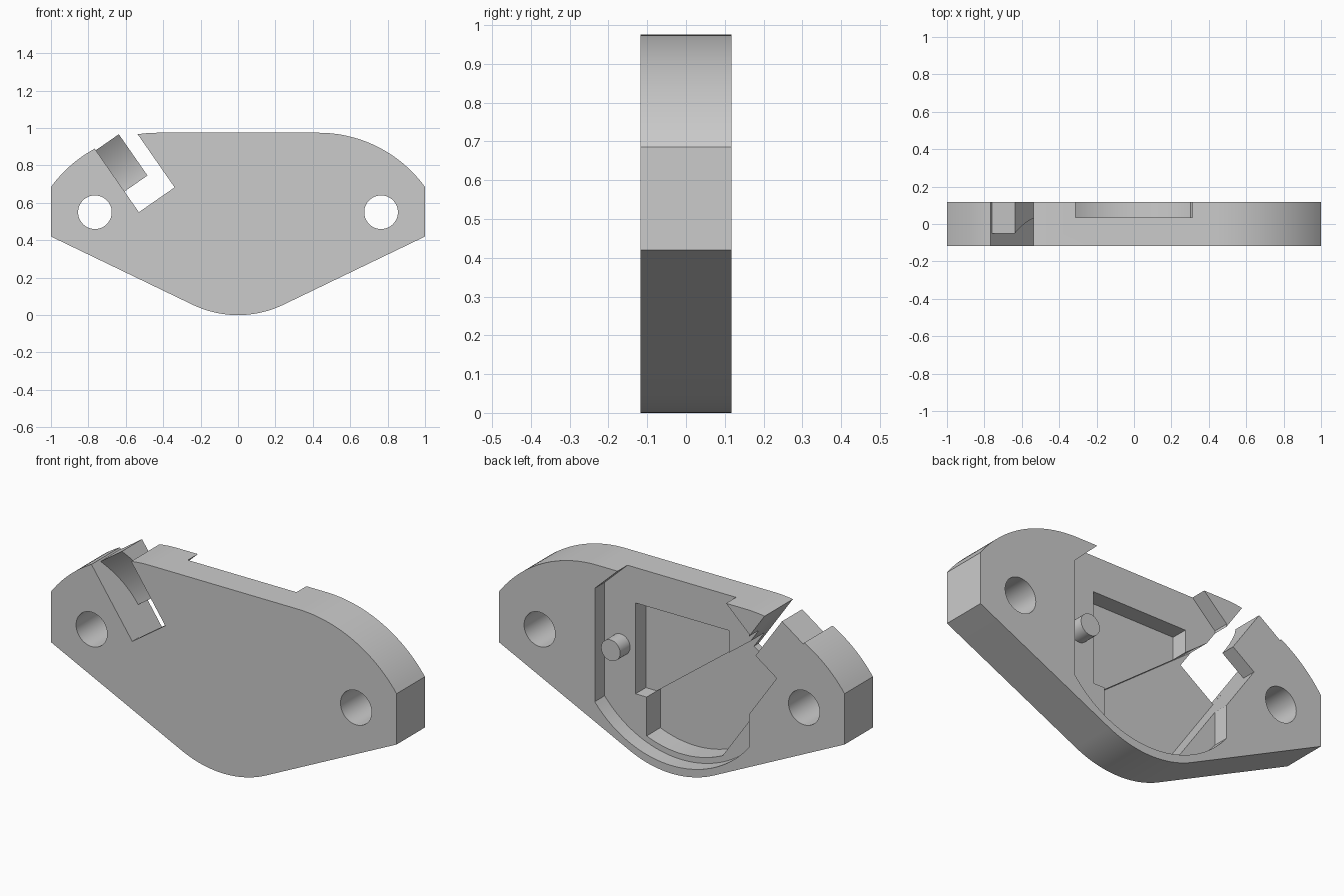
import bpy
import bmesh
import math

if "Cube" in bpy.data.objects:
    bpy.data.objects.remove(bpy.data.objects["Cube"])

HALF = 0.117       # half thickness of the plate
LEDGE = 0.035      # floor of the rear pocket
STEP = -0.05       # floor of the triangular recess
DEEP = -0.078      # floor of the lower channel
OUT = 0.2          # cutters reach past the plate

grey = bpy.data.materials.new("plain grey")
grey.use_nodes = True
colour = (0.6, 0.6, 0.6, 1)
grey.diffuse_color = colour
grey.node_tree.nodes["Principled BSDF"].inputs["Base Color"].default_value = colour


def arc(cx, cz, r, start, end, n=24):
    """Points of an arc in the xz plane, angles in degrees."""
    angles = [math.radians(start + (end - start) * i / n) for i in range(n + 1)]
    return [(cx + r * math.cos(a), cz + r * math.sin(a)) for a in angles]


def make(name, bm):
    bmesh.ops.recalc_face_normals(bm, faces=bm.faces)
    mesh = bpy.data.meshes.new(name)
    bm.to_mesh(mesh)
    bm.free()
    mesh.materials.append(grey)
    obj = bpy.data.objects.new(name, mesh)
    bpy.context.collection.objects.link(obj)
    return obj


def prism(name, points, y0, y1):
    """Extrude an xz profile from y0 to y1."""
    bm = bmesh.new()
    face = bm.faces.new([bm.verts.new((x, y0, z)) for x, z in points])
    new = bmesh.ops.extrude_face_region(bm, geom=[face])["geom"]
    verts = [v for v in new if isinstance(v, bmesh.types.BMVert)]
    bmesh.ops.translate(bm, verts=verts, vec=(0, y1 - y0, 0))
    return make(name, bm)


def activate(obj):
    bpy.ops.object.select_all(action="DESELECT")
    obj.select_set(True)
    bpy.context.view_layer.objects.active = obj


def cut(target, points, y0, y1=OUT):
    cutter = prism("cutter", points, y0, y1)
    cutter.hide_render = True
    mod = target.modifiers.new("cut", "BOOLEAN")
    mod.operation, mod.solver, mod.object = "DIFFERENCE", "EXACT", cutter
    activate(target)
    bpy.ops.object.modifier_apply(modifier=mod.name)
    bpy.data.objects.remove(cutter)


def slot(across, along):
    """Point in the slanted frame of the slot, from its lower left corner."""
    return (-0.53 + 0.82 * across - 0.57 * along,
            0.55 + 0.57 * across + 0.82 * along)


# Plate outline: rounded shoulders, straight ends, rounded bottom
shoulder = arc(0.43, 0.27, 0.705, 36.1, 90)
right_half = arc(0, 0.56, 0.56, -90, -64.4, 12) + [(1, 0.42)] + shoulder
outline = right_half + [(-x, z) for x, z in reversed(right_half[1:])]
plate = prism("plate", outline, -HALF, HALF)

# Rear pocket, open at the top
pocket = arc(0, 0.612, 0.57, -141.5, -38.5, 40)
pocket += [(0.446, 0.85), (0.314, 0.975), (0.314, 1.1)]
pocket += [(-0.314, 1.1), (-0.314, 0.975), (-0.446, 0.85)]
cut(plate, pocket, LEDGE)

# Triangular recess, then the deeper channel leading to the slot
corner = (0.203, 0.315)
line_end = (-0.42, 0.785)
cut(plate, [(0.267, 0.315), (0.267, 0.79), (-0.272, 0.79), (-0.272, 0.667), corner], STEP)
channel = [corner, line_end, slot(0, 0.12)]
channel += arc(0, 0.612, 0.54, -116, -67.9, 24)
cut(plate, channel, DEEP)

# Slanted slot and bolt holes right through
cut(plate, [slot(0, 0), slot(0.233, 0), slot(0.233, 0.6), slot(0, 0.6)], -OUT)
for side in (-1, 1):
    cut(plate, arc(side * 0.765, 0.55, 0.09, 0, 360, 48)[:-1], -OUT)

# Tab in the slot, with a hollow curved front
bm = bmesh.new()
profile = []
for i in range(17):
    t = i / 16
    profile.append((0.404 - 0.269 * t, STEP + 0.092 * (1 - (1 - t) ** 2)))
profile += [(0.135, HALF), (0.404, HALF)]
rings = []
for across in (0, 0.15):
    ring = []
    for along, y in profile:
        x, z = slot(across, along)
        ring.append(bm.verts.new((x, y, z)))
    bm.faces.new(ring)
    rings.append(ring)
for i in range(len(profile)):
    j = (i + 1) % len(profile)
    bm.faces.new((rings[0][i], rings[0][j], rings[1][j], rings[1][i]))
tab = make("slot_tab", bm)

# Round pin standing on the pocket floor
pin = prism("pocket_pin", arc(0.354, 0.55, 0.055, 0, 360, 32)[:-1], LEDGE - 0.01, HALF)

for obj in (plate, tab, pin):
    activate(obj)
    bpy.ops.object.shade_smooth_by_angle(angle=math.radians(25))
